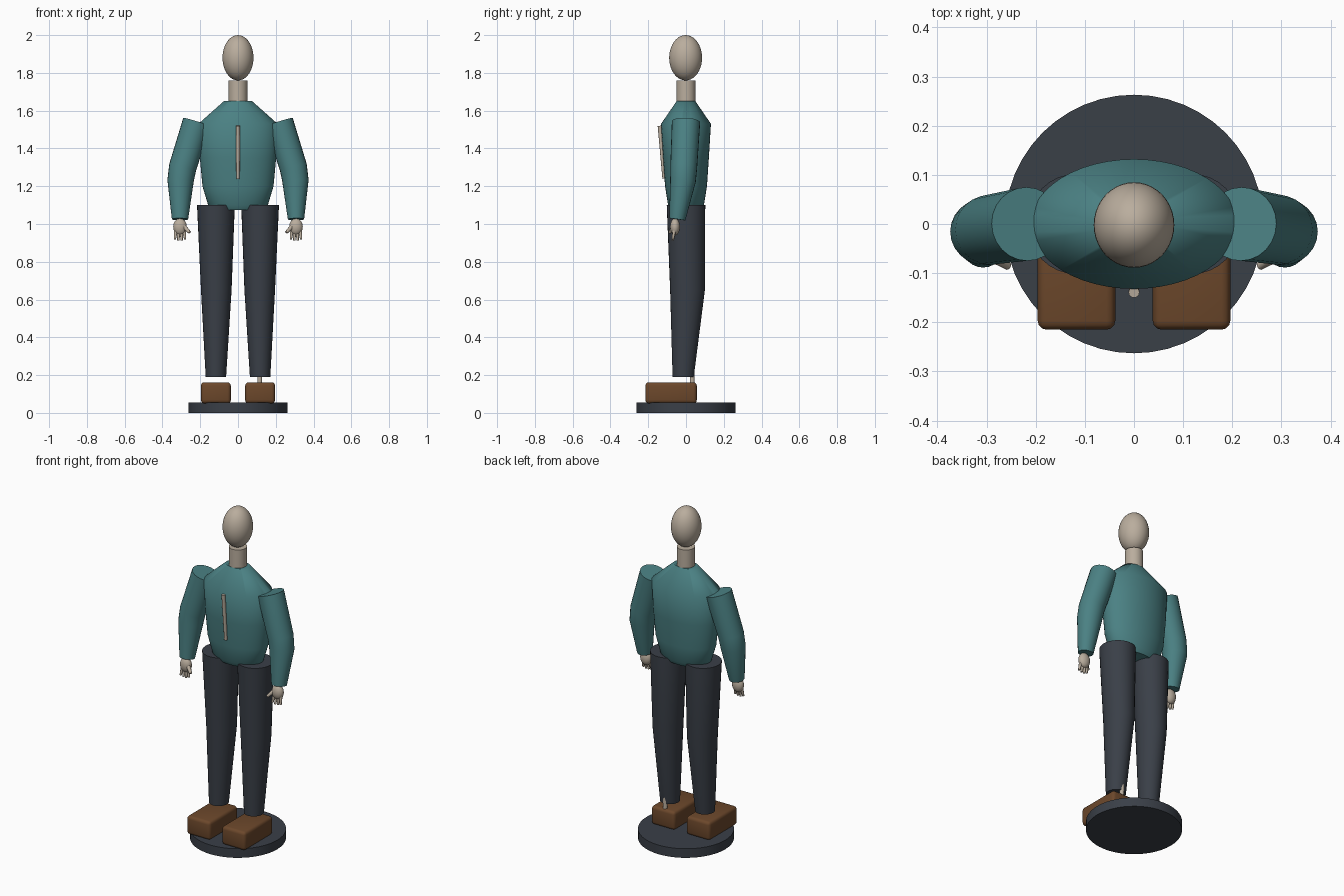
import bpy, bmesh, math
from mathutils import Vector, Matrix

cube = bpy.data.objects.get("Cube")
if cube:
    bpy.data.objects.remove(cube, do_unlink=True)


def material(name, rgb):
    m = bpy.data.materials.new(name)
    m.use_nodes = True
    color = (*rgb, 1)
    m.diffuse_color = color
    m.node_tree.nodes["Principled BSDF"].inputs["Base Color"].default_value = color
    return m


TEAL = material("teal cloth", (0.07, 0.22, 0.23))
CHARCOAL = material("charcoal", (0.042, 0.05, 0.064))
BEIGE = material("pale beige", (0.49, 0.42, 0.34))
BROWN = material("brown leather", (0.15, 0.064, 0.024))


def finish(name, bm, mat, angle=50):
    bmesh.ops.recalc_face_normals(bm, faces=bm.faces)
    me = bpy.data.meshes.new(name)
    bm.to_mesh(me)
    bm.free()
    me.materials.append(mat)
    for p in me.polygons:
        p.use_smooth = True
    me.set_sharp_from_angle(angle=math.radians(angle))
    ob = bpy.data.objects.new(name, me)
    bpy.context.collection.objects.link(ob)
    return ob


def loft(name, rings, mat, sides=32, follow=False):
    """Skin capped elliptical rings (centre, rx, ry); follow tilts them along the path."""
    bm = bmesh.new()
    loops = []
    centres = [Vector(r[0]) for r in rings]
    for i, (c, rx, ry) in enumerate(rings):
        rot = Matrix.Identity(3)
        if follow:
            d = centres[min(i + 1, len(rings) - 1)] - centres[max(i - 1, 0)]
            rot = Vector((0, 0, -1)).rotation_difference(d).to_matrix()
        loop = []
        for k in range(sides):
            a = math.tau * k / sides
            p = rot @ Vector((rx * math.cos(a), ry * math.sin(a), 0))
            loop.append(bm.verts.new(centres[i] + p))
        loops.append(loop)
    for a, b in zip(loops, loops[1:]):
        for k in range(sides):
            n = (k + 1) % sides
            bm.faces.new((a[k], a[n], b[n], b[k]))
    bm.faces.new(loops[0])
    bm.faces.new(loops[-1])
    return finish(name, bm, mat)


def rod(name, a, b, r1, r2, mat, sides=16):
    return loft(name, [(a, r1, r1), (b, r2, r2)], mat, sides, True)


def ellipsoid(name, centre, radii, mat, segs=32):
    bm = bmesh.new()
    bmesh.ops.create_uvsphere(bm, u_segments=segs, v_segments=segs // 2, radius=1,
                              matrix=Matrix.LocRotScale(Vector(centre), None, Vector(radii)))
    return finish(name, bm, mat)


# Display base
rod("base_disc", (0, 0, 0.055), (0, 0, 0), 0.263, 0.263, CHARCOAL, 48)
rod("support_peg", (0.115, 0.033, 0.24), (0.115, 0.033, 0.05), 0.013, 0.013, BEIGE)

# Head and neck
ellipsoid("head", (0, -0.002, 1.88), (0.082, 0.087, 0.12), BEIGE, 40)
rod("neck", (0, 0, 1.76), (0, 0, 1.62), 0.05, 0.05, BEIGE, 32)

# Torso: elliptical profile from hem to collar
profile = [(1.075, 0.13, 0.08), (1.1, 0.158, 0.095), (1.2, 0.188, 0.111),
           (1.35, 0.202, 0.121), (1.53, 0.21, 0.132), (1.65, 0.075, 0.05)]
loft("torso", [((0, 0, z), rx, ry) for z, rx, ry in profile], TEAL, 48)
rod("front_strip", (0, -0.139, 1.52), (0, -0.116, 1.24), 0.011, 0.009, BEIGE)

for side, s in (("right", -1), ("left", 1)):
    # Trouser leg, bending slightly at the knee
    loft(side + "_leg", [((s * 0.117, 0, 1.1), 0.1, 0.102),
                         ((s * 0.115, 0.008, 0.65), 0.081, 0.092),
                         ((s * 0.117, -0.015, 0.19), 0.054, 0.056)], CHARCOAL)

    # Rounded block shoe
    bm = bmesh.new()
    bmesh.ops.create_cube(bm, size=1, matrix=Matrix.LocRotScale(
        Vector((s * 0.117, -0.079, 0.106)), None, Vector((0.158, 0.272, 0.112))))
    bmesh.ops.bevel(bm, geom=bm.edges[:], offset=0.018, segments=3,
                    profile=0.5, affect="EDGES")
    finish(side + "_shoe", bm, BROWN)

    # Sleeve from shoulder through elbow to cuff
    loft(side + "_sleeve", [((s * 0.218, 0, 1.54), 0.075, 0.075),
                            ((s * 0.293, -0.012, 1.3), 0.073, 0.071),
                            ((s * 0.304, -0.016, 1.23), 0.07, 0.068),
                            ((s * 0.307, -0.046, 1.025), 0.043, 0.043)],
         TEAL, 24, True)

    # Hand: palm, four fingers and an inward thumb
    ellipsoid(side + "_palm", (s * 0.307, -0.058, 0.985), (0.036, 0.026, 0.045), BEIGE, 20)
    for i in range(4):
        t = i - 1.5
        tip = 0.91 + 0.006 * abs(t)
        rod(f"{side}_finger_{i + 1}", (s * (0.307 + 0.014 * t), -0.06, 0.975),
            (s * (0.307 + 0.018 * t), -0.07, tip), 0.01, 0.006, BEIGE, 10)
    rod(side + "_thumb", (s * 0.29, -0.064, 0.99), (s * 0.256, -0.086, 0.955),
        0.013, 0.008, BEIGE, 10)
